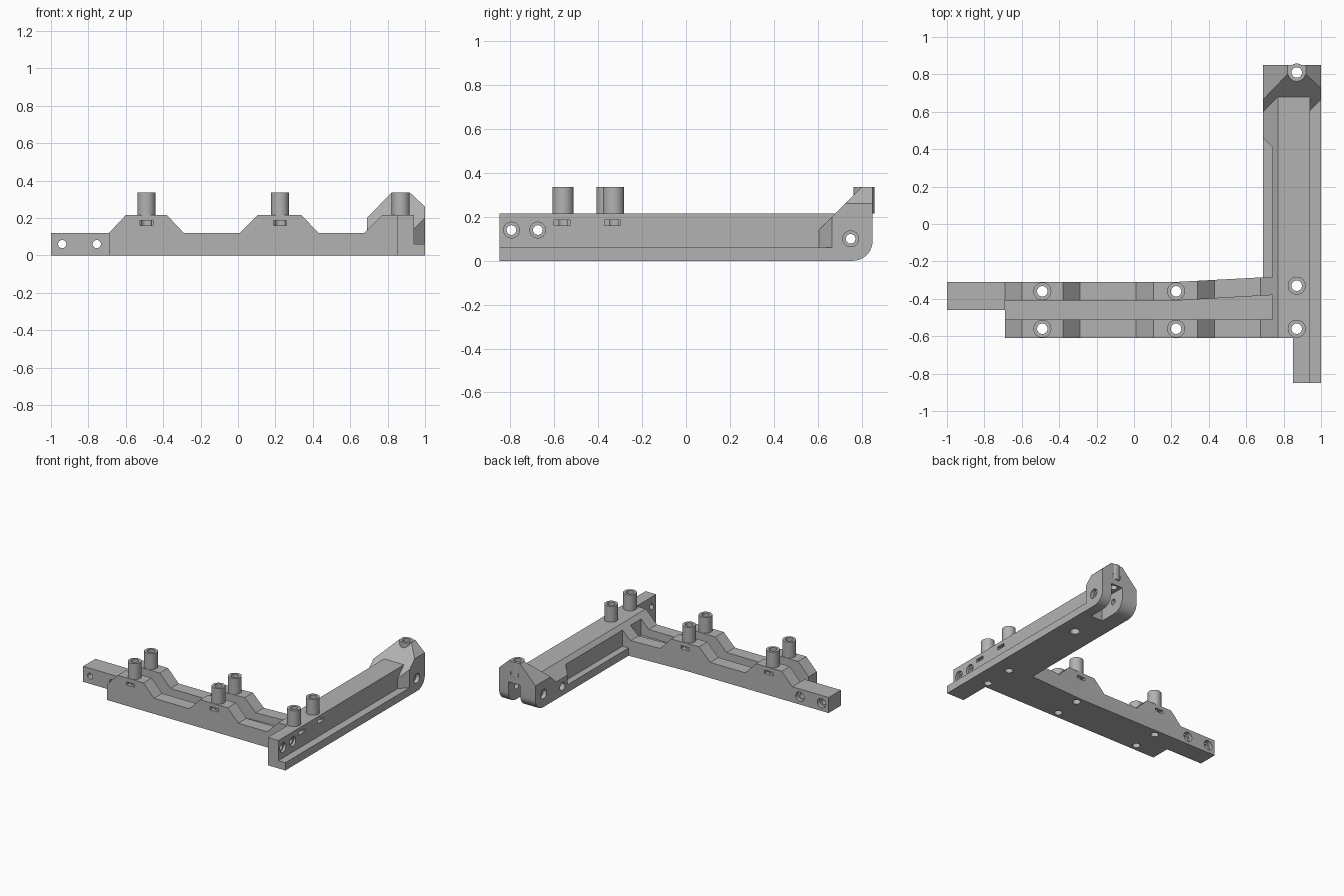
import bpy, bmesh, math
from mathutils import Vector

cube = bpy.data.objects.get("Cube")
if cube:
    bpy.data.objects.remove(cube, do_unlink=True)

grey = bpy.data.materials.new("plain grey")
grey.use_nodes = True
grey.diffuse_color = (0.45, 0.45, 0.45, 1)
grey.node_tree.nodes["Principled BSDF"].inputs["Base Color"].default_value = (0.45, 0.45, 0.45, 1)


def prism(name, points, axis, lo, hi):
    """Extrude a 2D outline along an axis from lo to hi."""
    place = {"x": lambda a, b, t: (t, a, b),
             "y": lambda a, b, t: (a, t, b),
             "z": lambda a, b, t: (a, b, t)}[axis]
    bm = bmesh.new()
    face = bm.faces.new([bm.verts.new(place(a, b, lo)) for a, b in points])
    moved = bmesh.ops.extrude_face_region(bm, geom=[face])["geom"]
    bmesh.ops.translate(bm, vec=Vector(place(0, 0, hi - lo)),
                        verts=[v for v in moved if isinstance(v, bmesh.types.BMVert)])
    bmesh.ops.recalc_face_normals(bm, faces=bm.faces)
    mesh = bpy.data.meshes.new(name)
    bm.to_mesh(mesh)
    bm.free()
    mesh.materials.append(grey)
    ob = bpy.data.objects.new(name, mesh)
    bpy.context.scene.collection.objects.link(ob)
    return ob


def box(name, x, y, z):
    return prism(name, [(x[0], y[0]), (x[1], y[0]), (x[1], y[1]), (x[0], y[1])], "z", *z)


def rod(name, a, b, radius, axis, lo, hi, sides=32):
    ring = [(a + radius * math.cos(math.tau * i / sides),
             b + radius * math.sin(math.tau * i / sides)) for i in range(sides)]
    return prism(name, ring, axis, lo, hi)


def combine(ob, others, operation):
    """Apply a boolean with each helper, then remove the helpers."""
    for other in others:
        other.hide_render = True
        mod = ob.modifiers.new("boolean", "BOOLEAN")
        mod.operation, mod.solver, mod.object = operation, "EXACT", other
    bpy.context.view_layer.update()
    graph = bpy.context.evaluated_depsgraph_get()
    mesh = bpy.data.meshes.new_from_object(ob.evaluated_get(graph))
    ob.modifiers.clear()
    ob.data = mesh
    for other in others:
        bpy.data.objects.remove(other, do_unlink=True)


def smooth(ob):
    bpy.ops.object.select_all(action="DESELECT")
    ob.select_set(True)
    bpy.context.view_layer.objects.active = ob
    bpy.ops.object.shade_smooth_by_angle(angle=math.radians(30))


FRONT, BACK, TOP, FLOOR = -0.61, -0.285, 0.215, 0.06
arm_bosses = [(x, y) for x in (-0.49, 0.225) for y in (-0.56, -0.36)]
bar_bosses = [(0.87, -0.56), (0.87, -0.33), (0.87, 0.81)]


def bore(x, y):
    return rod("bore", x, y, 0.028, "z", -0.1, 0.5)


def cable_groove():
    return prism("groove", [(-0.8, -0.51), (0.74, -0.51), (0.74, -0.38),
                            (0.22, -0.41), (-0.8, -0.41)], "z", FLOOR, 0.4)


# Cross arm with two raised mounting humps
arm = prism("cross_arm", [(-0.69, 0), (-0.69, 0.12), (-0.6, TOP), (-0.38, TOP), (-0.29, 0.12),
                          (0.01, 0.12), (0.105, TOP), (0.34, TOP), (0.43, 0.12),
                          (0.675, 0.12), (0.69, 0.135), (0.69, 0)], "y", FRONT, BACK)
cuts = [prism("taper", [(-0.8, -0.31), (0.22, -0.31), (0.69, BACK), (0.69, -0.2), (-0.8, -0.2)],
              "z", -0.1, 0.4), cable_groove()]
cuts += [bore(x, y) for x, y in arm_bosses]
for x in (-0.49, 0.225):
    for y in (FRONT, -0.31):
        cuts.append(box("nut_slot", (x - 0.035, x + 0.035), (y - 0.05, y + 0.05), (0.16, 0.185)))
combine(arm, cuts, "DIFFERENCE")

# End tab of the arm, drilled front to back
tab = box("arm_tab", (-1, -0.69), (-0.46, -0.31), (0, 0.12))
cuts = []
for x in (-0.94, -0.755):
    cuts.append(rod("hole", x, 0.06, 0.022, "y", -0.6, -0.2))
    cuts.append(rod("counterbore", x, 0.06, 0.036, "y", -0.34, -0.2))
combine(tab, cuts, "DIFFERENCE")

# Long side bar with a low outer flange
bar = prism("side_bar", [(0.69, 0), (1, 0), (1, FLOOR), (0.94, FLOOR), (0.94, TOP),
                         (0.77, TOP), (0.69, 0.135)], "y", -0.85, 0.68)

# Hinge block at the back end, rounded underneath
arc = [(0.76 + 0.09 * math.cos(t), 0.09 - 0.09 * math.sin(t))
       for t in [math.pi / 2 * i / 10 for i in range(11)]]
block = prism("hinge_block", [(0.605, 0), (0.605, 0.14), (0.8, 0.335), (0.85, 0.335)] + arc,
              "x", 0.69, 1)
combine(block, [
    prism("left_chamfer", [(0.69, 0.2), (0.82, 0.335), (0.82, 0.5), (0.5, 0.5), (0.5, 0.2)],
          "y", 0.5, 1),
    prism("right_chamfer", [(1, 0.26), (0.92, 0.335), (0.92, 0.5), (1.2, 0.5), (1.2, 0.26)],
          "y", 0.5, 1),
    prism("corner", [(0.94, 0.605), (1.04, 0.705), (1.04, 0.5), (0.94, 0.5)], "z", FLOOR, 0.5),
], "DIFFERENCE")
combine(bar, [block], "UNION")

cuts = [
    cable_groove(),
    box("front_notch", (0.5, 0.85), (-1, FRONT), (-0.1, 0.5)),
    prism("side_pocket", [(0.6, BACK), (0.74, BACK), (0.74, 0.41), (0.69, 0.46), (0.6, 0.55)],
          "z", FLOOR, 0.5),
    box("hinge_slot", (0.82, 0.92), (0.63, 0.95), (-0.1, 0.17)),
    box("hinge_nut_slot", (0.835, 0.905), (0.78, 0.95), (0.23, 0.255)),
    rod("hinge_hole", 0.75, 0.1, 0.022, "x", 0.5, 1.2),
    rod("hinge_outer_bore", 0.75, 0.1, 0.036, "x", 0.97, 1.2),
    rod("hinge_inner_bore", 0.75, 0.1, 0.036, "x", 0.5, 0.72),
    rod("cable_exit", 0.87, 0.39, 0.035, "z", -0.1, 0.11),
    rod("cable_entry", 0.52, 0.07, 0.03, "x", 0.5, 0.8),
]
cuts += [bore(x, y) for x, y in bar_bosses]
for y in (-0.795, -0.675):
    cuts.append(rod("hole", y, 0.14, 0.022, "x", 0.7, 1.2))
    cuts.append(rod("counterbore", y, 0.14, 0.036, "x", 0.92, 1.2))
for y in (-0.565, -0.335):
    cuts.append(box("nut_slot", (0.89, 1.1), (y - 0.037, y + 0.037), (0.16, 0.185)))
combine(bar, cuts, "DIFFERENCE")

# Hollow mounting bosses
for i, (x, y) in enumerate(arm_bosses + bar_bosses):
    boss = rod(f"mounting_boss_{i + 1}", x, y, 0.048, "z", TOP, 0.337)
    combine(boss, [bore(x, y)], "DIFFERENCE")
    smooth(boss)
for ob in (arm, tab, bar):
    smooth(ob)
